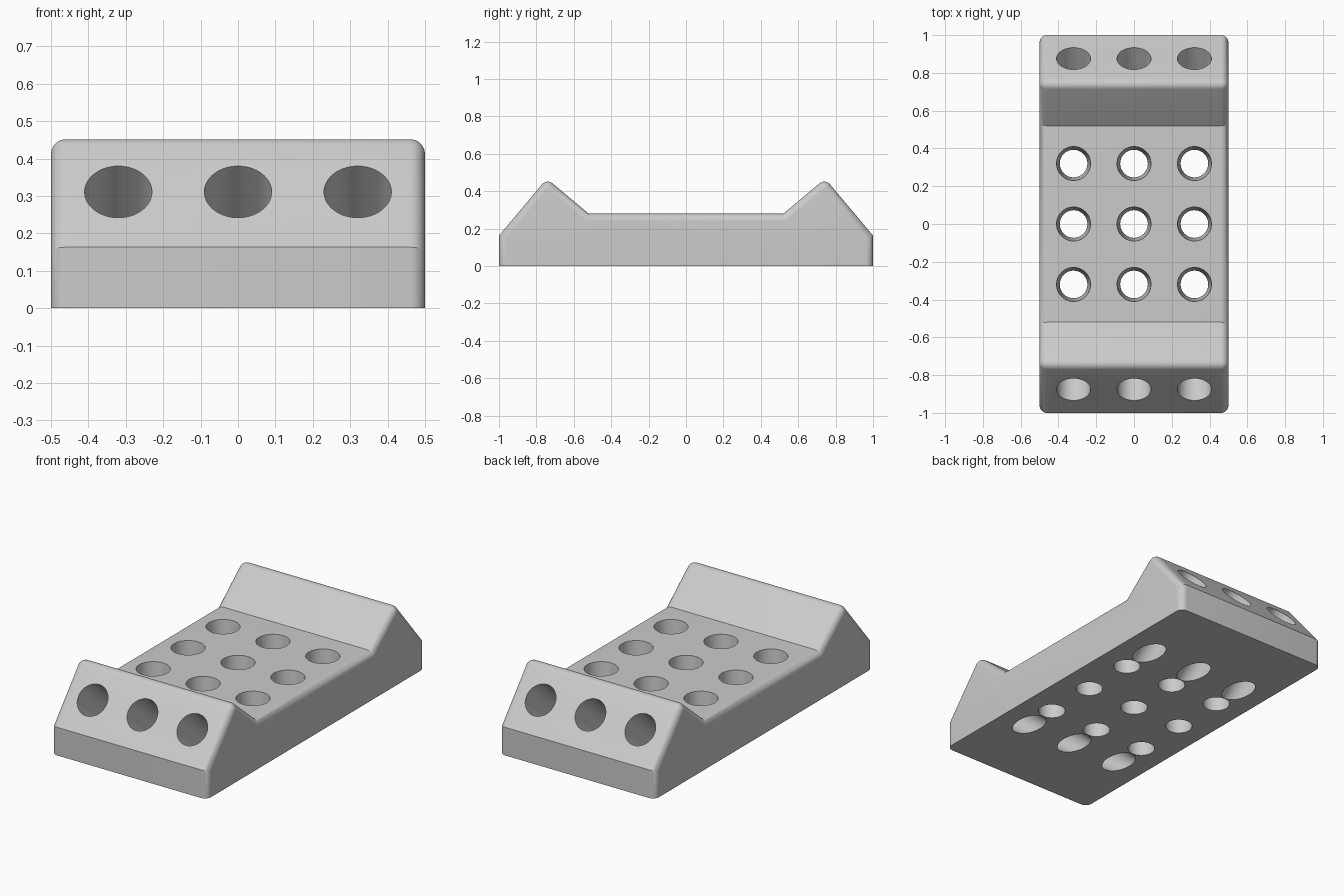
import bpy, bmesh, math
from mathutils import Vector

cube = bpy.data.objects.get("Cube")
if cube:
    bpy.data.objects.remove(cube, do_unlink=True)

grey = bpy.data.materials.new("light grey")
grey.use_nodes = True
colour = (0.6, 0.6, 0.6, 1)
grey.diffuse_color = colour
grey.node_tree.nodes["Principled BSDF"].inputs["Base Color"].default_value = colour

# Block: mirrored side profile, extruded across the width
half = [(1, 0), (1, 0.163), (0.744, 0.468), (0.52, 0.28)]
profile = half + [(-y, z) for y, z in reversed(half)]
bm = bmesh.new()
side = bm.faces.new([bm.verts.new((-0.5, y, z)) for y, z in profile])
ext = bmesh.ops.extrude_face_region(bm, geom=[side])
bmesh.ops.translate(bm, vec=(1, 0, 0),
                    verts=[v for v in ext["geom"] if isinstance(v, bmesh.types.BMVert)])
bmesh.ops.recalc_face_normals(bm, faces=bm.faces)


def is_rounded(edge):
    a, b = (v.co for v in edge.verts)
    if abs(a.x - b.x) > 0.1:
        return min(a.z, b.z) > 0.4      # ridges only
    return max(a.z, b.z) > 0.1          # side outline except the base


# Round the side outlines and the two ridges
bmesh.ops.bevel(bm, geom=[e for e in bm.edges if is_rounded(e)], offset=0.04,
                offset_type='OFFSET', segments=8, profile=0.5, affect='EDGES',
                clamp_overlap=True)
mesh = bpy.data.meshes.new("block")
bm.to_mesh(mesh)
bm.free()
mesh.materials.append(grey)
block = bpy.data.objects.new("block", mesh)
bpy.context.collection.objects.link(block)


# Tapered holes: wide at the entry, narrow where they leave the base
def cut_hole(entry, leave):
    entry, leave = Vector(entry), Vector(leave)
    axis, length, over = (leave - entry).normalized(), (leave - entry).length, 0.12
    taper = (0.09 - 0.073) / length
    bpy.ops.mesh.primitive_cone_add(
        vertices=64, radius1=0.09 + taper * over, radius2=0.073 - taper * over,
        depth=length + 2 * over, location=(entry + leave) / 2,
        rotation=axis.to_track_quat('Z', 'Y').to_euler())
    cutter = bpy.context.object
    cutter.name = "hole_cutter"
    cutter.hide_render = True
    cutter.data.materials.append(grey)
    mod = block.modifiers.new("hole", 'BOOLEAN')
    mod.operation, mod.solver, mod.object = 'DIFFERENCE', 'EXACT', cutter
    bpy.context.view_layer.objects.active = block
    bpy.ops.object.modifier_apply(modifier=mod.name)
    bpy.data.objects.remove(cutter, do_unlink=True)


for x in (-0.32, 0, 0.32):
    for y in (-0.32, 0, 0.32):
        cut_hole((x, y, 0.28), (x, y, 0))
    for end in (-1, 1):
        cut_hole((x, end * 0.876, 0.311), (x, end * 0.505, 0))

# Smooth the rounded parts, keep the flat edges crisp
bpy.ops.object.select_all(action='DESELECT')
block.select_set(True)
bpy.context.view_layer.objects.active = block
bpy.ops.object.shade_smooth_by_angle(angle=math.radians(30))
